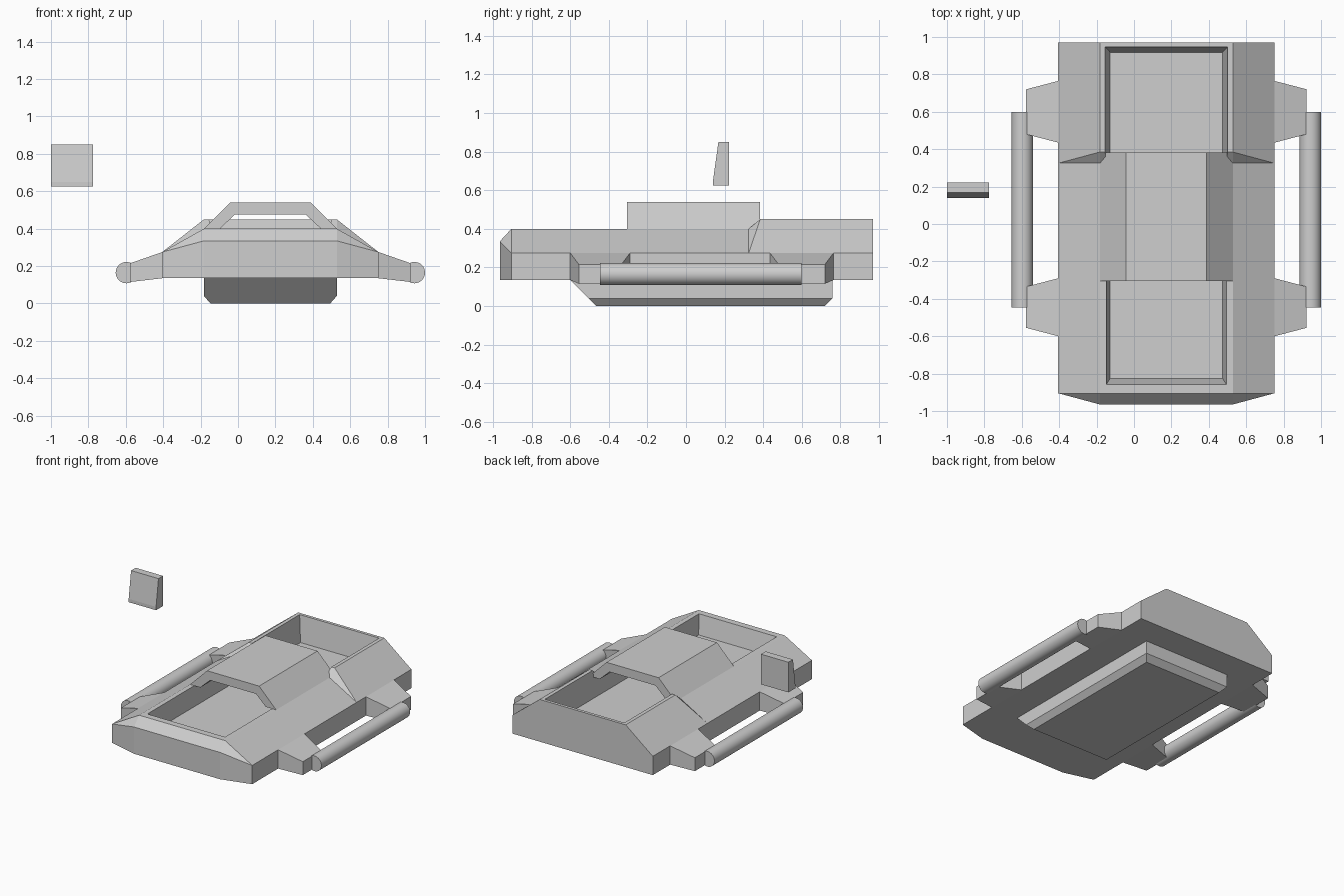
import bpy, bmesh, math

if "Cube" in bpy.data.objects:
    bpy.data.objects.remove(bpy.data.objects["Cube"], do_unlink=True)

CX = 0.173  # centre line of the hull; the loose panel sits off to one side
GREY = (0.62, 0.62, 0.62, 1)
mat = bpy.data.materials.new("light grey")
mat.use_nodes = True
mat.diffuse_color = GREY
mat.node_tree.nodes["Principled BSDF"].inputs["Base Color"].default_value = GREY


def finish(name, bm, x=CX):
    bmesh.ops.recalc_face_normals(bm, faces=bm.faces)
    mesh = bpy.data.meshes.new(name)
    bm.to_mesh(mesh)
    bm.free()
    mesh.materials.append(mat)
    obj = bpy.data.objects.new(name, mesh)
    obj.location.x = x
    bpy.context.collection.objects.link(obj)
    return obj


def hull(name, points, x=CX):
    """Convex solid around a few corner points."""
    bm = bmesh.new()
    for p in points:
        bm.verts.new(p)
    bmesh.ops.convex_hull(bm, input=bm.verts)
    bmesh.ops.dissolve_limit(bm, angle_limit=0.01, verts=bm.verts, edges=bm.edges)
    return finish(name, bm, x)


def layers(rows):
    """Rectangles stacked in z, each given as half width, y start, y end, z."""
    return [(s * w, y, z) for w, y0, y1, z in rows for s in (-1, 1) for y in (y0, y1)]


# Hull: lofted stations (y outer, y inner, top z)
W, T, BASE, SIDE = 0.578, 0.355, 0.135, 0.275
stations = [(-0.905, -0.965, 0.335), (-0.905, -0.905, 0.40),
            (0.325, 0.325, 0.40), (0.325, 0.385, 0.45), (0.97, 0.97, 0.45)]
bm = bmesh.new()
rings = []
for yo, yi, top in stations:
    ring = [(-W, yo, BASE), (-T, yi, BASE), (T, yi, BASE), (W, yo, BASE),
            (W, yo, SIDE), (T, yi, top), (-T, yi, top), (-W, yo, SIDE)]
    rings.append([bm.verts.new(p) for p in ring])
for a, b in zip(rings, rings[1:]):
    for i in range(8):
        j = (i + 1) % 8
        bm.faces.new((a[i], a[j], b[j], b[i]))
for ring in (rings[0], rings[-1]):
    for i in range(3):
        bm.faces.new((ring[i], ring[i + 1], ring[6 - i], ring[7 - i]))
bmesh.ops.remove_doubles(bm, verts=bm.verts, dist=0.001)
body = finish("hull", bm)

# Long trough cut into the deck, running under the cabin
cutter = hull("trough_cutter", layers([(0.30, -0.825, 0.918, 0.26),
                                       (0.335, -0.88, 0.955, 0.50)]))
cutter.hide_render = True
cut = body.modifiers.new("trough", "BOOLEAN")
cut.operation, cut.solver, cut.object = "DIFFERENCE", "EXACT", cutter
bpy.context.view_layer.objects.active = body
bpy.ops.object.modifier_apply(modifier=cut.name)
bpy.data.objects.remove(cutter, do_unlink=True)

# Cabin: open ended shell over the trough
profile = [(0.355, 0.40), (0.215, 0.54), (-0.215, 0.54), (-0.355, 0.40),
           (-0.27, 0.40), (-0.19, 0.475), (0.19, 0.475), (0.27, 0.40)]
bm = bmesh.new()
face = bm.faces.new([bm.verts.new((x, -0.305, z)) for x, z in profile])
out = bmesh.ops.extrude_face_region(bm, geom=[face], use_keep_orig=True)
bmesh.ops.translate(bm, vec=(0, 0.688, 0),
                    verts=[v for v in out["geom"] if isinstance(v, bmesh.types.BMVert)])
finish("cabin", bm)

# Keel box with bevelled lower edges and a raked front
hull("keel", layers([(T, -0.60, 0.76, BASE), (T, -0.505, 0.76, 0.04),
                     (0.32, -0.465, 0.72, 0)]))

# Side brackets and rails
for side, s in (("left", 1), ("right", -1)):
    for end, y0, y1 in (("front", -0.60, -0.29), ("rear", 0.435, 0.765)):
        hull(f"{side}_{end}_bracket",
             [(s * W, y, z) for y in (y0, y1) for z in (BASE, SIDE)] +
             [(s * 0.75, y, z) for y in (y0 + 0.045, y1 - 0.045) for z in (0.115, 0.215)])
    bpy.ops.mesh.primitive_cylinder_add(vertices=32, radius=0.057, depth=1.045,
                                        location=(CX + s * 0.77, 0.077, 0.165),
                                        rotation=(math.pi / 2, 0, 0))
    rail = bpy.context.object
    rail.name = f"{side}_rail"
    rail.data.materials.append(mat)
    bpy.ops.object.shade_smooth_by_angle(angle=math.radians(35))

# Loose wedge panel floating beside the hull
wedge = [(0.14, 0.625), (0.14, 0.65), (0.168, 0.85), (0.222, 0.85), (0.222, 0.625)]
hull("loose_panel", [(x, y, z) for x in (-0.113, 0.113) for y, z in wedge], x=-0.887)
